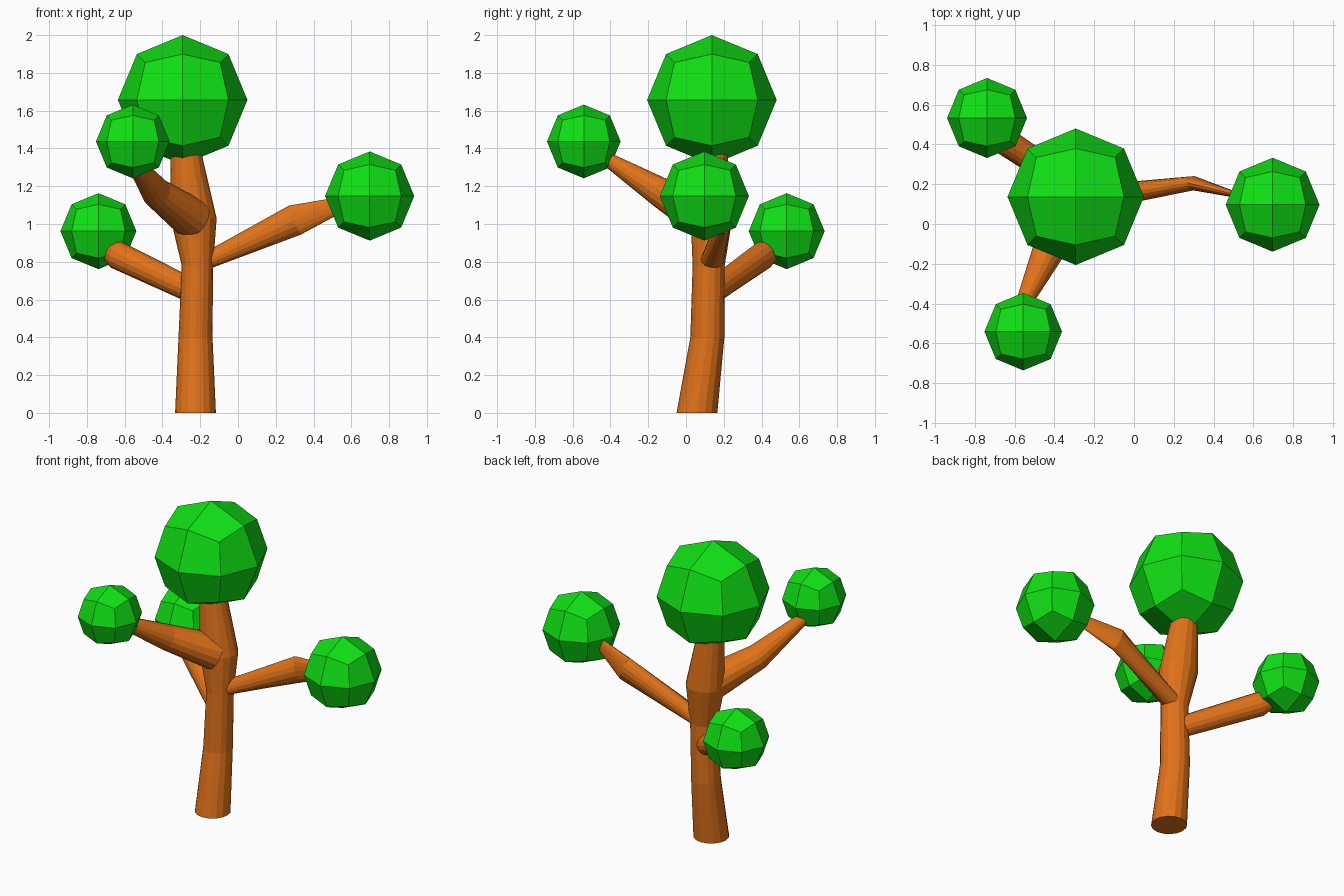
import bpy, bmesh, math
from mathutils import Vector

if "Cube" in bpy.data.objects:
    bpy.data.objects.remove(bpy.data.objects["Cube"])


def material(name, color):
    m = bpy.data.materials.new(name)
    m.diffuse_color = color
    m.use_nodes = True
    m.node_tree.nodes["Principled BSDF"].inputs["Base Color"].default_value = m.diffuse_color
    return m


bark = material("bark", (0.75, 0.17, 0.01, 1))
leaf = material("leaf", (0.005, 0.75, 0.007, 1))


def finish(name, bm, mat):
    bmesh.ops.recalc_face_normals(bm, faces=bm.faces[:])
    me = bpy.data.meshes.new(name)
    bm.to_mesh(me)
    bm.free()
    me.materials.append(mat)
    ob = bpy.data.objects.new(name, me)
    bpy.context.collection.objects.link(ob)
    return ob


def limb(name, stations, side, sides=16):
    """Tube through (centre, half width, half height) stations."""
    bm = bmesh.new()
    pts = [Vector(s[0]) for s in stations]
    rings = []
    for i, (_, ru, rv) in enumerate(stations):
        if i == 0:
            d = pts[1] - pts[0]
        else:
            d = (pts[i] - pts[i - 1]).normalized()
            if i + 1 < len(pts):
                d = d + (pts[i + 1] - pts[i]).normalized()
        if side == "flat":
            u, v = Vector((1, 0, 0)), Vector((0, 1, 0))
        else:
            u = d.cross(Vector((0, 0, 1))).normalized()
            v = u.cross(d).normalized()
        ring = []
        for k in range(sides):
            a = 2 * math.pi * k / sides
            ring.append(bm.verts.new(pts[i] + u * ru * math.cos(a) + v * rv * math.sin(a)))
        rings.append(ring)
    for a, b in zip(rings, rings[1:]):
        for k in range(sides):
            n = (k + 1) % sides
            bm.faces.new((a[k], a[n], b[n], b[k]))
    bm.faces.new(rings[0][::-1])
    bm.faces.new(rings[-1])
    return finish(name, bm, bark)


def foliage(name, centre, r):
    """Once-subdivided cube pushed out to a sphere."""
    bm = bmesh.new()
    bmesh.ops.create_cube(bm, size=2)
    bmesh.ops.subdivide_edges(bm, edges=bm.edges[:], cuts=1, use_grid_fill=True)
    for v in bm.verts:
        v.co = Vector(centre) + v.co.normalized() * r
    return finish(name, bm, leaf)


# Trunk with horizontal rings
limb("trunk", [
    ((-0.225, 0.058, 0), 0.108, 0.108),
    ((-0.225, 0.113, 0.40), 0.09, 0.09),
    ((-0.215, 0.12, 0.78), 0.083, 0.085),
    ((-0.235, 0.135, 1.03), 0.122, 0.11),
    ((-0.275, 0.135, 1.37), 0.083, 0.085),
    ((-0.278, 0.135, 1.42), 0.07, 0.07)], "flat")

# Branches
limb("front_branch", [
    ((-0.245, 0.10, 1.03), 0.115, 0.11),
    ((-0.43, -0.13, 1.165), 0.082, 0.08),
    ((-0.565, -0.42, 1.345), 0.037, 0.037)], "round")
limb("back_branch", [
    ((-0.22, 0.13, 0.635), 0.06, 0.065),
    ((-0.64, 0.41, 0.835), 0.07, 0.075),
    ((-0.685, 0.455, 0.855), 0.045, 0.05)], "round")
limb("right_branch", [
    ((-0.22, 0.13, 0.78), 0.065, 0.04),
    ((0.30, 0.205, 1.02), 0.036, 0.083),
    ((0.52, 0.145, 1.095), 0.014, 0.045)], "round")

# Foliage balls
foliage("top_foliage", (-0.293, 0.137, 1.657), 0.343)
foliage("right_foliage", (0.697, 0.097, 1.148), 0.236)
foliage("front_foliage", (-0.557, -0.541, 1.437), 0.195)
foliage("back_foliage", (-0.739, 0.533, 0.962), 0.201)
